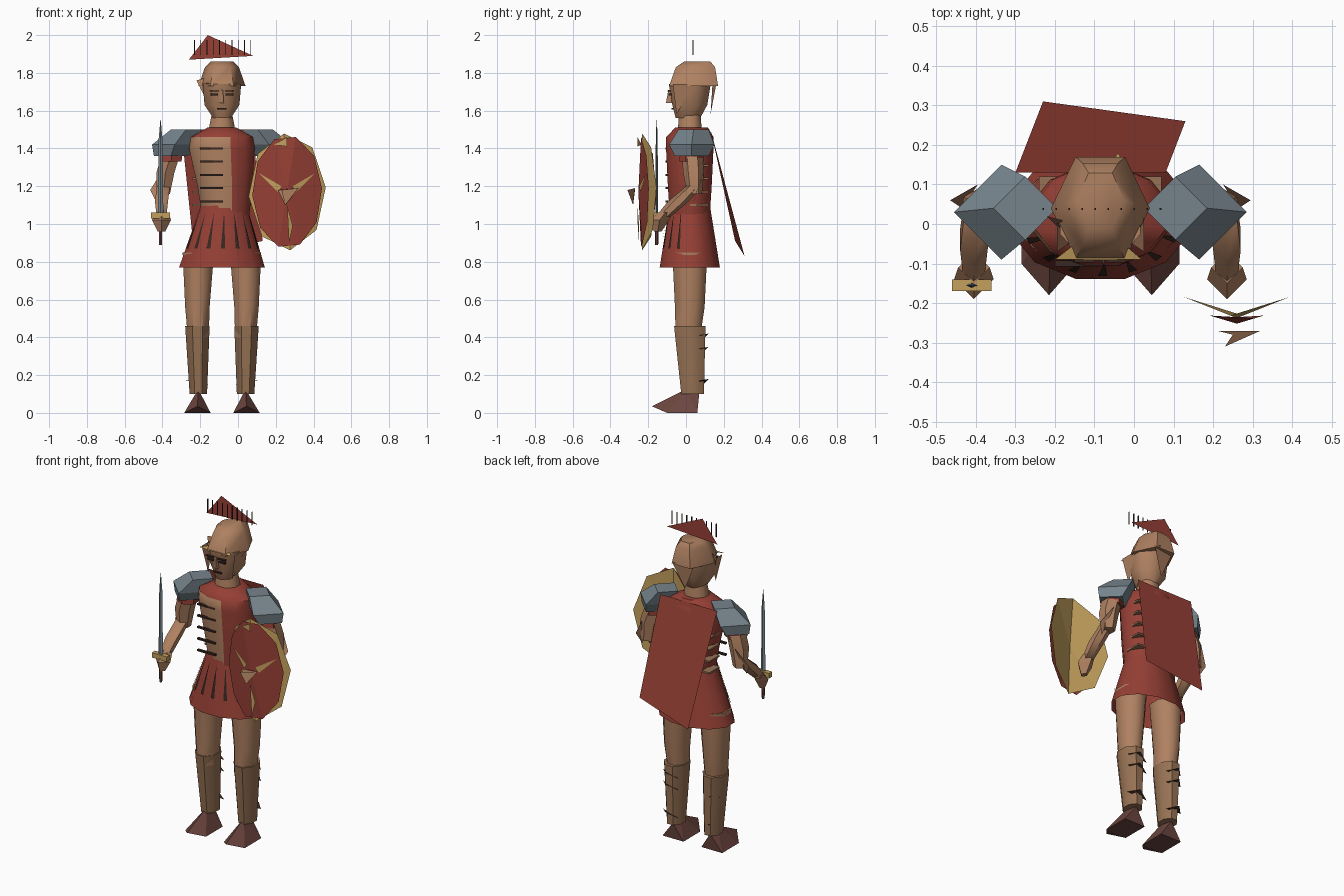
import bpy, bmesh, math

default = bpy.data.objects.get("Cube")
if default:
    bpy.data.objects.remove(default)

# Landmarks of the body
MID = -.085
ANKLE, KNEE, HEM, WAIST, CHEST, COLLAR, BROW = .1, .46, .77, 1.1, 1.4, 1.5, 1.74


def material(name, *rgb):
    mat = bpy.data.materials.new(name)
    mat.use_nodes = True
    mat.diffuse_color = (*rgb, 1)
    mat.node_tree.nodes["Principled BSDF"].inputs["Base Color"].default_value = (*rgb, 1)
    return mat


tan = material("tan skin", .43, .22, .12)
bronze = material("brown bronze", .31, .17, .09)
red = material("red cloth", .3, .05, .035)
steel = material("blue grey steel", .18, .23, .26)
gold = material("gold trim", .55, .35, .11)
leather = material("dark leather", .15, .06, .05)
dark = material("dark line", .04, .02, .015)


def finish(name, bm, *mats, smooth=False):
    mesh = bpy.data.meshes.new(name)
    bm.to_mesh(mesh)
    bm.free()
    for mat in mats:
        mesh.materials.append(mat)
    obj = bpy.data.objects.new(name, mesh)
    bpy.context.collection.objects.link(obj)
    if smooth:
        bpy.ops.object.select_all(action="DESELECT")
        obj.select_set(True)
        bpy.context.view_layer.objects.active = obj
        bpy.ops.object.shade_smooth_by_angle(angle=math.radians(50))


def ellipse(sides, wide, tall, turn=0):
    angles = [math.tau * (i + turn) / sides for i in range(sides)]
    return [(wide * math.cos(a), tall * math.sin(a)) for a in angles]


def ring(z, wide, deep, x=MID, y=.02):
    return x, y, z, wide, deep


def tube(name, mat, sides, *rings, caps=True, turn=.5, smooth=True, patch=None, rule=None):
    """Skin a stack of horizontal ellipses, lowest first."""
    bm = bmesh.new()
    loops = []
    for x, y, z, wide, deep in rings:
        loops.append([bm.verts.new((x + u, y + v, z)) for u, v in ellipse(sides, wide, deep, turn)])
    for low, high in zip(loops, loops[1:]):
        for i in range(sides):
            j = (i + 1) % sides
            bm.faces.new((low[i], low[j], high[j], high[i]))
    if caps:
        bm.faces.new(loops[0][::-1])
        bm.faces.new(loops[-1])
    bm.normal_update()
    if rule:
        for face in bm.faces:
            face.material_index = int(rule(face))
    finish(name, bm, mat, *([patch] if patch else []), smooth=smooth)


def hull(name, mat, *points):
    bm = bmesh.new()
    for point in points:
        bm.verts.new(point)
    bmesh.ops.convex_hull(bm, input=bm.verts)
    bmesh.ops.recalc_face_normals(bm, faces=bm.faces)
    finish(name, bm, mat)


def sheet(name, mat, *points):
    bm = bmesh.new()
    bm.faces.new([bm.verts.new(point) for point in points])
    finish(name, bm, mat)


def box(name, mat, centre, size):
    bm = bmesh.new()
    bmesh.ops.create_cube(bm, size=1)
    bmesh.ops.scale(bm, vec=size, verts=bm.verts)
    bmesh.ops.translate(bm, vec=centre, verts=bm.verts)
    finish(name, bm, mat)


# Torso with a tan panel on the right of its front
def on_panel(face):
    centre = face.calc_center_median()
    return face.normal.y < -.3 and centre.x < -.04 and centre.z < CHEST + .04


tube("torso", red, 12,
     ring(WAIST - .05, wide=.13, deep=.11, x=-.065), ring(1.2, wide=.15, deep=.12, x=-.07),
     ring(CHEST, wide=.18, deep=.13), ring(COLLAR - .04, wide=.17, deep=.13),
     ring(COLLAR + .01, wide=.08, deep=.09, y=.03), patch=tan, rule=on_panel)
for step in range(5):
    z = CHEST - .07 * step
    box("chest_slit", dark, centre=(-.14, -.1, z), size=(.12, .015, .01))
    for s in (-1, 1):
        box("side_band", bronze, centre=(MID + s * .13, .07, z - .02), size=(.05, .1, .01))


# Skirt, open below, with dark pleats
def skirt_ring(drop, grow=1):
    z = WAIST + (HEM - WAIST) * drop
    return ring(z, wide=grow * (.125 + .11 * drop), deep=grow * (.11 + .055 * drop), x=MID + .01 - .01 * drop)


def on_skirt(drop, angle):
    x, y, z, wide, deep = skirt_ring(drop, grow=1.02)
    return x + wide * math.cos(angle), y + deep * math.sin(angle), z


tube("skirt", red, 12, skirt_ring(1), skirt_ring(.5), skirt_ring(0), caps=False)
for i in range(7):
    angle = math.radians(205 + 22 * i)
    sheet("pleat", dark, on_skirt(.1, angle), on_skirt(.7, angle - .06), on_skirt(.7, angle + .05))

# Cape hanging away from the back
sheet("cape", red, (.08, .13, COLLAR), (-.3, .13, COLLAR), (-.23, .31, .83), (.13, .26, .91))

# Neck, head and helmet
tube("neck", tan, 8, ring(COLLAR - .02, wide=.08, deep=.07), ring(1.6, wide=.055, deep=.06))
tube("head", tan, 8, ring(1.56, wide=.05, deep=.07, y=.01), ring(1.63, wide=.1, deep=.1),
     ring(BROW, wide=.11, deep=.12))
tube("nose", tan, 3, ring(1.64, wide=.02, deep=.03, y=-.08), ring(1.71, wide=.01, deep=.01, y=-.085))
for s in (-1, 1):
    x = MID + s * .04
    box("eye", dark, centre=(x, -.085, 1.685), size=(.04, .015, .01))
    box("eyebrow", dark, centre=(x, -.09, 1.705), size=(.05, .015, .006))
    side = MID + s * .11
    sheet("cheek_guard", tan, (side, -.07, BROW), (side, .04, BROW), (side - s * .03, -.05, 1.58))
box("mouth", dark, centre=(MID, -.07, 1.61), size=(.05, .015, .008))
tube("helmet", tan, 6, ring(BROW - .01, wide=.125, deep=.15, y=.04),
     ring(1.83, wide=.09, deep=.12, y=.05), ring(1.86, wide=.06, deep=.08, y=.06), turn=0)
sheet("neck_guard", tan, (MID - .07, .14, BROW), (MID + .07, .16, BROW), (MID, .13, 1.58))
sheet("brow_plate", gold, (-.2, -.09, BROW), (.02, -.09, BROW), (MID, 0, BROW + .02))
sheet("rear_trim", gold, (-.08, .12, BROW), (-.04, .18, BROW), (0, .1, BROW))
sheet("side_wing", tan, (-.22, .02, BROW + .02), (-.15, 0, BROW + .04), (-.17, -.03, 1.66))

# Floating crest
sheet("crest", red, (-.26, .07, 1.87), (-.16, .07, 2), (.08, .07, 1.89))
for i in range(10):
    box("crest_bristle", dark, centre=(-.23 + i * .033, .038, 1.935), size=(.004, .006, .08))

# Limbs, the same on both sides
for s, side in ((-1, "right"), (1, "left")):
    def at(out, y, z):
        return MID + s * out, y, z

    def limb(z, out, y, thick, deep=None):
        return ring(z, thick, deep or thick, x=MID + s * out, y=y)

    def part(name, mat, sides, *rings, **options):
        tube(side + "_" + name, mat, sides, *rings, **options)

    # Shoulder guard and sleeve
    part("shoulder_guard", steel, 4, limb(CHEST - .04, out=.27, y=.03, thick=.09),
         limb(CHEST + .02, out=.25, y=.03, thick=.12), limb(COLLAR, out=.19, y=.04, thick=.08),
         turn=0, smooth=False)
    part("sleeve", red, 6, limb(CHEST - .07, out=.27, y=.03, thick=.065), limb(CHEST, out=.26, y=.03, thick=.06))

    # Arm and hand
    part("upper_arm", tan, 6, limb(1.16, out=.31, y=.045, thick=.04),
         limb(1.27, out=.3, y=.04, thick=.055), limb(CHEST, out=.26, y=.03, thick=.055))
    part("forearm", tan, 6, limb(1.04, out=.32, y=-.12, thick=.03, deep=.04),
         limb(1.12, out=.32, y=-.04, thick=.04, deep=.055), limb(1.2, out=.31, y=.04, thick=.04))
    part("hand", tan, 4, limb(.96, out=.32, y=-.15, thick=.02), limb(1.02, out=.32, y=-.14, thick=.05),
         limb(1.06, out=.32, y=-.11, thick=.04), turn=0, smooth=False)
    sheet(side + "_elbow_flap", tan, at(.31, .1, 1.29), at(.35, .04, 1.12), at(.38, .06, 1.18))

    # Leg, greave with straps, and pointed shoe
    part("thigh", tan, 8, limb(KNEE - .06, out=.125, y=.01, thick=.06, deep=.07),
         limb(.56, out=.13, y=.02, thick=.07, deep=.085), limb(HEM + .08, out=.125, y=.02, thick=.09, deep=.1))
    part("greave", bronze, 8, limb(ANKLE, out=.125, y=.035, thick=.05, deep=.065),
         limb(KNEE, out=.13, y=.02, thick=.07, deep=.09))
    for z in (ANKLE + .05, KNEE - .14, KNEE - .07):
        sheet(side + "_strap", dark, at(.07, .09, z), at(.19, .07, z + .02), at(.14, .12, z + .03))
    corners = [at(.13 + edge, y, 0) for edge in (-.07, .07) for y in (.06, -.1)]
    hull(side + "_shoe", leather, *corners, at(.13, -.18, .035), at(.125, 0, .125), at(.125, .07, ANKLE))

# Shield folded about its upright middle line
SHIELD_X, SHIELD_Z = .26, 1.17


def shield_layer(name, mat, sides, wide, tall, ridge, fold):
    bm = bmesh.new()
    hub = bm.verts.new((SHIELD_X, ridge, SHIELD_Z))
    outline = ellipse(sides, wide, tall, turn=.1)
    rim = [bm.verts.new((SHIELD_X + u, ridge + fold * abs(u), SHIELD_Z + v)) for u, v in outline]
    for a, b in zip(rim, rim[1:] + rim[:1]):
        bm.faces.new((hub, a, b))
    finish(name, bm, mat)


def shield_trim(*points):
    sheet("shield_trim", gold, *[(SHIELD_X + u, -.257 + .3 * abs(u), SHIELD_Z + v) for u, v in points])


shield_layer("shield_back", gold, 8, wide=.205, tall=.31, ridge=-.238, fold=.4)
shield_layer("shield_face", red, 10, wide=.185, tall=.3, ridge=-.252, fold=.3)
for s in (-1, 1):
    shield_trim((s * .15, .1), (s * .03, .03), (s * .05, 0))
shield_trim((0, -.07), (.03, -.18), (.01, -.27))
shield_trim((-.07, .25), (0, .29), (0, .24))
sheet("shield_boss", tan, (.21, -.27, 1.18), (.32, -.27, 1.19), (.23, -.31, 1.18), (.25, -.28, WAIST))

# Sword in the right hand
def sword_ring(z, wide, deep):
    return ring(z, wide, deep, x=-.41, y=-.155)


tube("sword_blade", steel, 4, sword_ring(1.05, wide=.015, deep=.007), sword_ring(1.45, wide=.01, deep=.005),
     sword_ring(1.55, wide=.001, deep=.001), turn=0, smooth=False)
box("sword_guard", gold, centre=(-.41, -.155, 1.045), size=(.1, .03, .03))
tube("sword_grip", leather, 6, sword_ring(.89, wide=.008, deep=.008), sword_ring(1.04, wide=.012, deep=.012))
